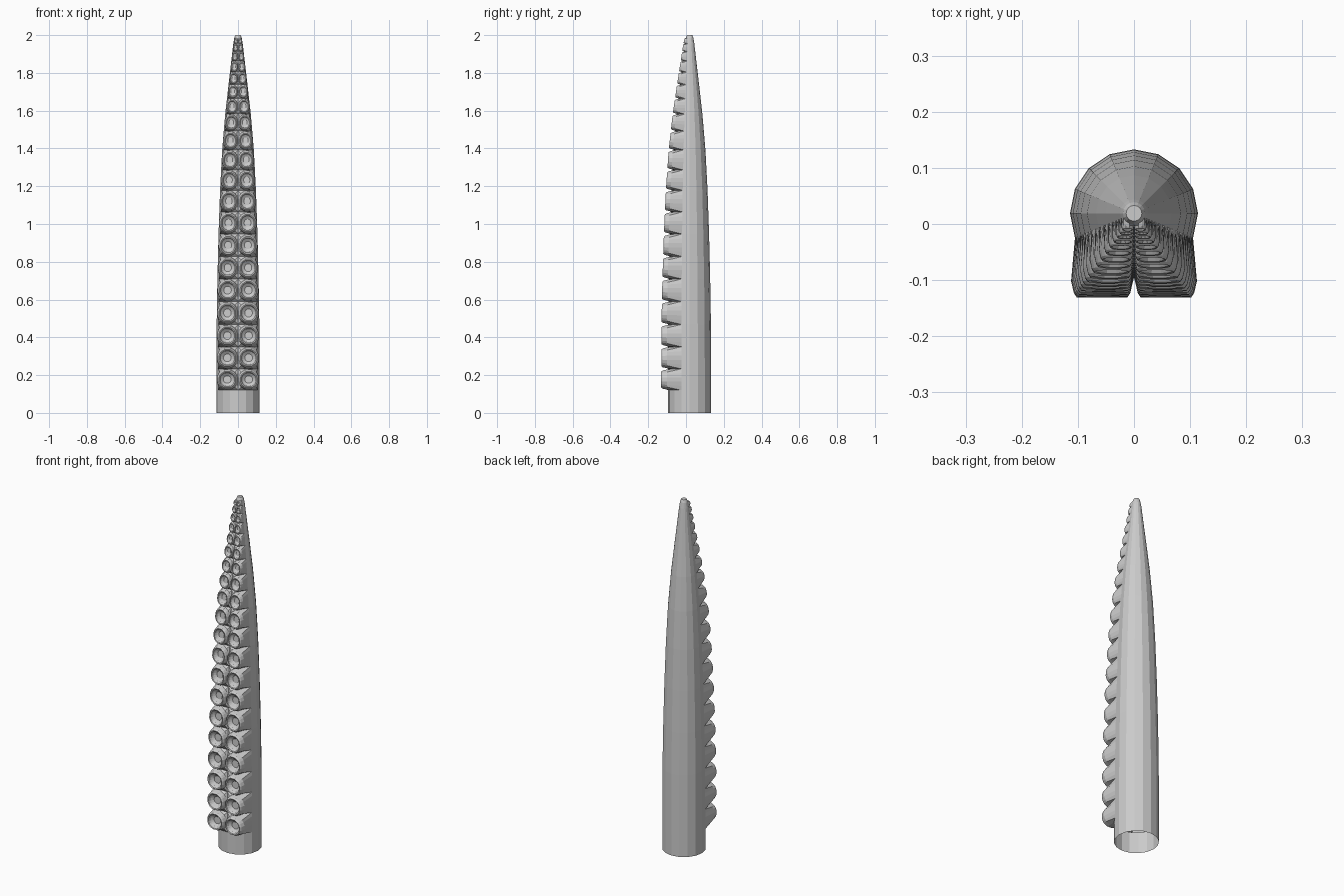
import bpy, bmesh, math

if "Cube" in bpy.data.objects:
    bpy.data.objects.remove(bpy.data.objects["Cube"])

AXIS_Y = 0.019
SIDES = 16
PROFILE = [(0, .114), (.12, .114), (.47, .113), (.71, .109), (.95, .103), (1.18, .095),
           (1.39, .084), (1.58, .068), (1.74, .050), (1.86, .036), (1.955, .025),
           (1.985, .020), (2.0, .014)]
# Heights of the seams between sucker rows
ROWS = [.12, .233, .35, .468, .59, .709, .828, .947, 1.064, 1.178, 1.286, 1.392, 1.492,
        1.582, 1.664, 1.738, 1.804, 1.863, 1.913, 1.955, 1.985]

grey = bpy.data.materials.new("grey")
grey.diffuse_color = (0.6, 0.6, 0.6, 1)
grey.use_nodes = True
grey.node_tree.nodes["Principled BSDF"].inputs["Base Color"].default_value = grey.diffuse_color


def radius(z):
    for (z0, r0), (z1, r1) in zip(PROFILE, PROFILE[1:]):
        if z <= z1:
            return r0 + (r1 - r0) * (z - z0) / (z1 - z0)
    return PROFILE[-1][1]


def finish(bm, name):
    bmesh.ops.recalc_face_normals(bm, faces=bm.faces)
    mesh = bpy.data.meshes.new(name)
    bm.to_mesh(mesh)
    bm.free()
    mesh.materials.append(grey)
    obj = bpy.data.objects.new(name, mesh)
    bpy.context.collection.objects.link(obj)
    return obj


def bridge(bm, a, b):
    for i in range(len(a)):
        j = (i + 1) % len(a)
        bm.faces.new((a[i], a[j], b[j], b[i]))


# Tapering hollow body, open below, with the front left free for the suckers
bm = bmesh.new()
rings = []
for z in [0] + ROWS + [1.995, 2.0]:
    r = radius(z)
    rings.append([bm.verts.new((r * math.sin(k * math.tau / SIDES),
                                AXIS_Y - r * math.cos(k * math.tau / SIDES), z))
                  for k in range(SIDES)])
for n, (a, b) in enumerate(zip(rings, rings[1:])):
    for k in range(SIDES):
        covered = 1 <= n < len(ROWS) and (k < 3 or k >= SIDES - 3)
        if not covered:
            j = (k + 1) % SIDES
            bm.faces.new((a[k], a[j], b[j], b[k]))
bm.faces.new(rings[-1])
finish(bm, "tentacle_body")

# Unit perimeter of a base patch: (column 0..3, height -1..1), counterclockwise
BASE = ([(c, -1) for c in (0, 1, 2, 3)] + [(3, v) for v in (-.6, -.2, .2, .6)]
        + [(c, 1) for c in (3, 2, 1, 0)] + [(0, v) for v in (.6, .2, -.2, -.6)])
# Cup rings: (relative radius, distance from the axis)
CUP = [(.99, 1.06), (.90, 1.25), (.80, 1.32), (.70, 1.30), (.60, 1.19), (.36, 1.10)]


def add_sucker(bm, z0, z1, side):
    mid, half = (z0 + z1) / 2, (z1 - z0) / 2
    loops = [[]]
    # Patch edge lying on the body
    for c, v in BASE:
        z = mid + half * v
        r, a = radius(z), c * math.tau / SIDES
        loops[0].append(bm.verts.new((side * r * math.sin(a), AXIS_Y - r * math.cos(a), z)))
    # Round cup, rim and dish
    for size, dist in CUP:
        loop = []
        for c, v in BASE:
            a = math.atan2(v, (c - 1.5) / 1.5)
            z = mid + half * size * math.sin(a)
            r = radius(z)
            x = radius(mid) * (.5 + .5 * size * math.cos(a))
            loop.append(bm.verts.new((side * x, AXIS_Y - r * dist, z)))
        loops.append(loop)
    for a, b in zip(loops, loops[1:]):
        bridge(bm, a, b)
    bm.faces.new(loops[-1])


# Two columns of suckers
for name, side in (("suckers_right", 1), ("suckers_left", -1)):
    bm = bmesh.new()
    for z0, z1 in zip(ROWS, ROWS[1:]):
        add_sucker(bm, z0, z1, side)
    # Open shells: make them face outward
    obj = finish(bm, name)
    bm = bmesh.new()
    bm.from_mesh(obj.data)
    dishes = [f for f in bm.faces if len(f.verts) > 4]
    if sum(f.normal.y for f in dishes) > 0:
        bmesh.ops.reverse_faces(bm, faces=bm.faces)
    bm.to_mesh(obj.data)
    bm.free()
